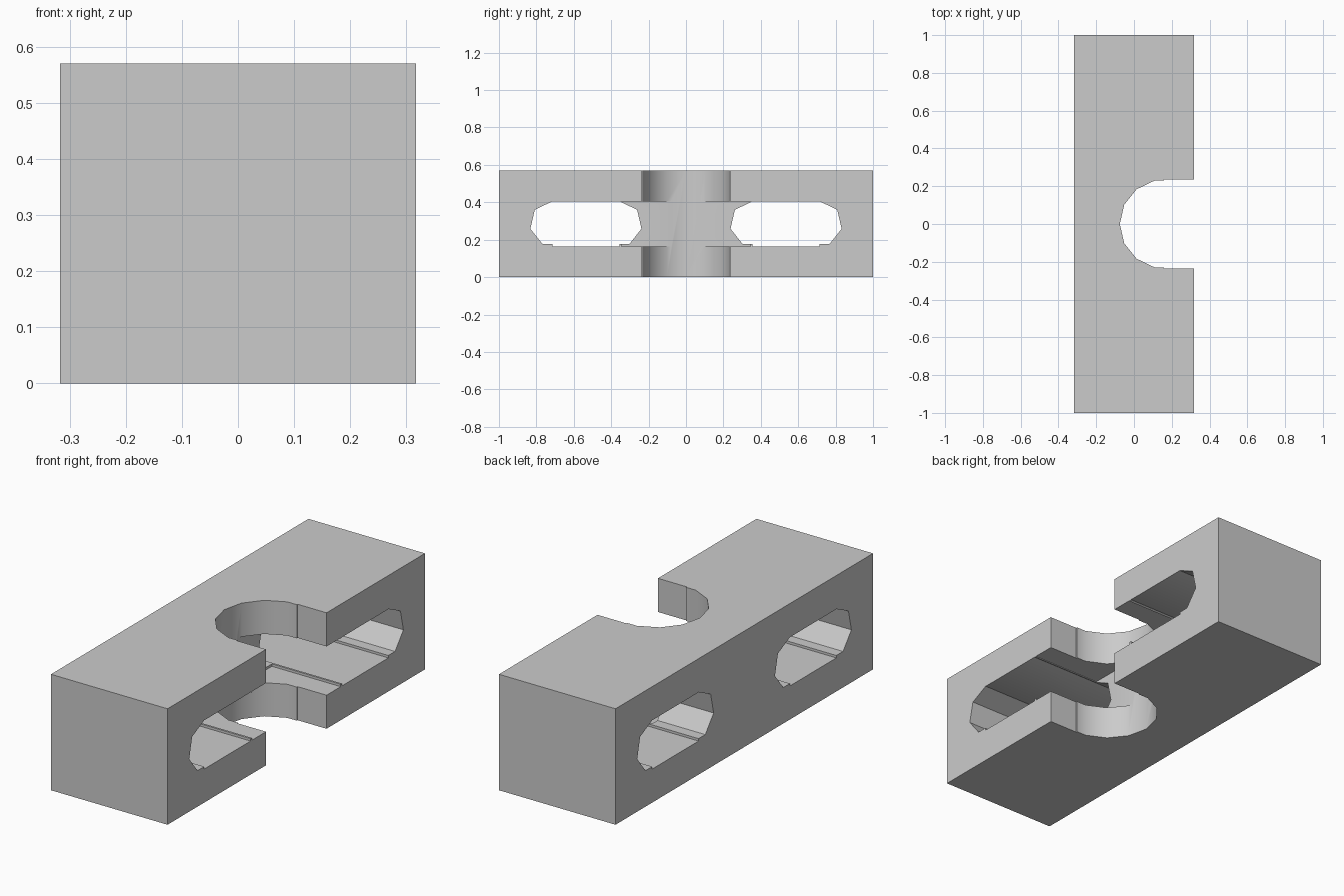
import bpy, math

cube = bpy.data.objects.get("Cube")
if cube:
    bpy.data.objects.remove(cube, do_unlink=True)

grey = bpy.data.materials.new("light_grey")
grey.use_nodes = True
grey.diffuse_color = (0.6, 0.6, 0.6, 1)
grey.node_tree.nodes["Principled BSDF"].inputs["Base Color"].default_value = (0.6, 0.6, 0.6, 1)


def prism(name, outline, low, high):
    """Closed prism from a counter-clockwise outline; low and high place its two ends."""
    n = len(outline)
    verts = [low(p) for p in outline] + [high(p) for p in outline]
    faces = [tuple(reversed(range(n))), tuple(range(n, 2 * n))]
    faces += [(i, (i + 1) % n, n + (i + 1) % n, n + i) for i in range(n)]
    mesh = bpy.data.meshes.new(name)
    mesh.from_pydata(verts, [], faces)
    mesh.materials.append(grey)
    obj = bpy.data.objects.new(name, mesh)
    bpy.context.collection.objects.link(obj)
    return obj


def upright(name, outline, z0, z1):
    return prism(name, outline, lambda p: (*p, z0), lambda p: (*p, z1))


def crosswise(name, outline):
    return prism(name, outline, lambda p: (-1, *p), lambda p: (1, *p))


def ring(cx, cy, r, sides, start):
    return [(cx + r * math.cos(start + math.tau * i / sides),
             cy + r * math.sin(start + math.tau * i / sides)) for i in range(sides)]


def rect(x0, y0, x1, y1):
    return [(x0, y0), (x1, y0), (x1, y1), (x0, y1)]


W, H = 0.317, 0.57
block = upright("clamp_block", rect(-W, -1, W, 1), 0, H)

# Round-ended notch from the +x side
cutters = [
    upright("notch_round", ring(0.16, 0, 0.235, 14, math.pi), -1, 1),
    upright("notch_straight", rect(0.16, -0.235, 1, 0.235), -1, 1),
]

# Strap slots through both long sides
for side in (-1, 1):
    for y in (0.355, 0.715):
        cutters.append(crosswise("slot_end", ring(side * y, 0.285, 0.12, 7, math.pi / 2)))
    y0, y1 = sorted((side * 0.355, side * 0.715))
    cutters.append(crosswise("slot_middle", rect(y0, 0.165, y1, 0.4045)))

# Pocket joining the slots across the notch
cutters.append(upright("pocket", rect(-0.057, -0.345, 1, 0.345), 0.165, 0.4045))

bpy.context.view_layer.objects.active = block
for cutter in cutters:
    cutter.hide_render = True
    mod = block.modifiers.new(cutter.name, "BOOLEAN")
    mod.operation = "DIFFERENCE"
    mod.solver = "EXACT"
    mod.object = cutter
    bpy.ops.object.modifier_apply(modifier=mod.name)
for cutter in cutters:
    bpy.data.objects.remove(cutter, do_unlink=True)

bpy.ops.object.select_all(action="DESELECT")
block.select_set(True)
bpy.ops.object.shade_smooth_by_angle(angle=math.radians(30))
